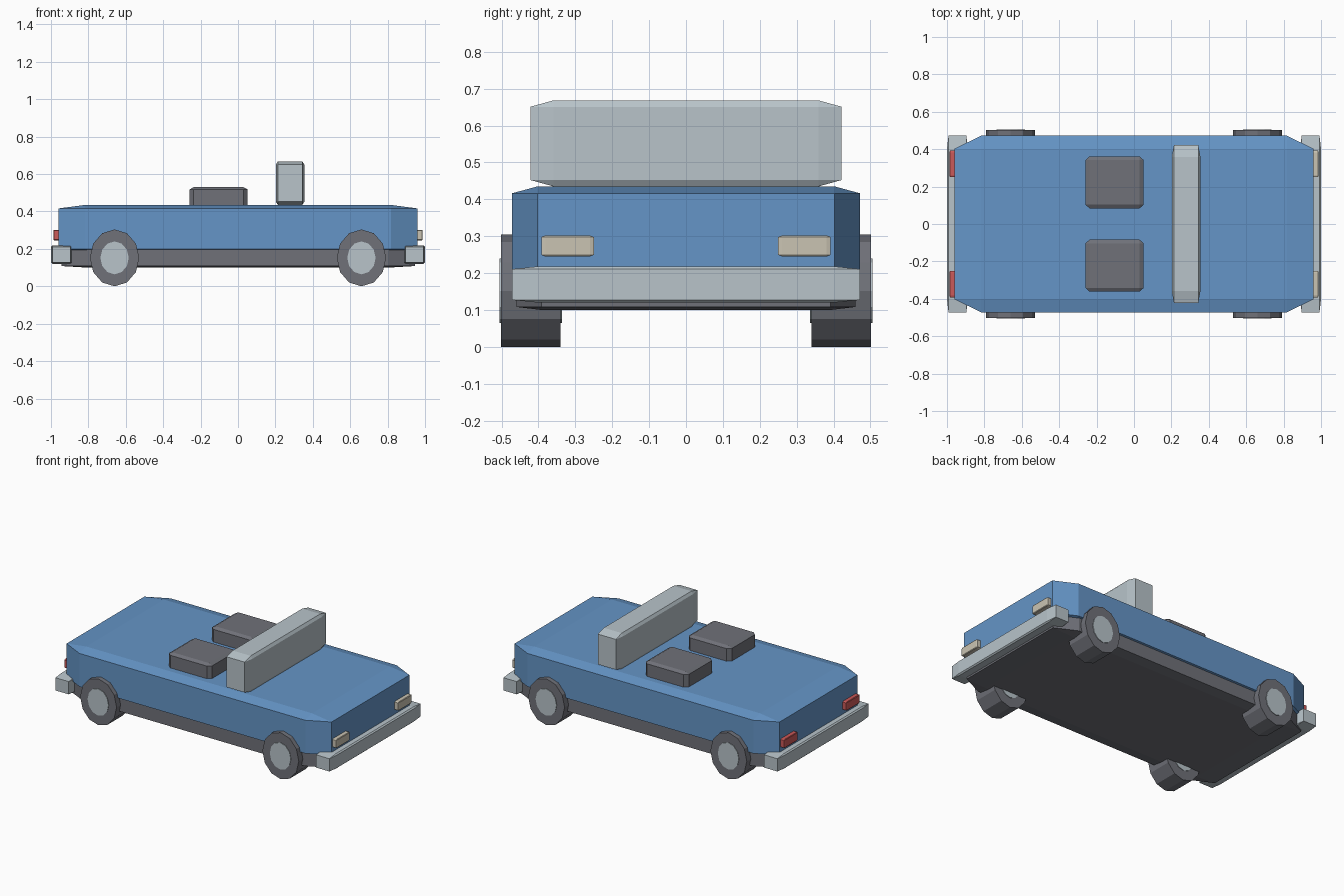
import bpy
import math

cube = bpy.data.objects.get("Cube")
if cube:
    bpy.data.objects.remove(cube, do_unlink=True)


def material(name, color):
    mat = bpy.data.materials.new(name)
    mat.use_nodes = True
    rgba = (*color, 1)
    mat.diffuse_color = rgba
    mat.node_tree.nodes["Principled BSDF"].inputs["Base Color"].default_value = rgba
    return mat


BLUE = material("blue paint", (0.13, 0.30, 0.57))
DARK = material("dark grey", (0.16, 0.165, 0.19))
SILVER = material("pale silver", (0.48, 0.55, 0.59))
CREAM = material("cream lamp", (0.59, 0.55, 0.45))
RED = material("red lamp", (0.60, 0.10, 0.10))


def block(name, x, y, z, mat):
    """Chamfered box between (min, max) pairs; the chamfer stretches with the box."""
    spans = (x, y, z)
    bpy.ops.mesh.primitive_cube_add(size=1, location=[(a + b) / 2 for a, b in spans])
    obj = bpy.context.object
    obj.name = name
    obj.scale = [b - a for a, b in spans]
    bevel = obj.modifiers.new("chamfer", "BEVEL")
    bevel.width = 0.074
    bevel.segments = 1
    obj.data.materials.append(mat)


def disc(name, x, y, z, size, depth, mat):
    """Twelve-sided drum lying along y, slightly taller than wide."""
    bpy.ops.mesh.primitive_cylinder_add(
        vertices=12, radius=1, depth=depth, location=(x, y, z),
        rotation=(math.pi / 2, 0, 0))
    obj = bpy.context.object
    obj.name = name
    obj.scale = (size[0], size[1], 1)
    obj.data.materials.append(mat)


# Body, underframe and windscreen
block("body", (-0.96, 0.96), (-0.472, 0.472), (0.18, 0.435), BLUE)
block("chassis", (-0.945, 0.945), (-0.46, 0.46), (0.10, 0.21), DARK)
block("windscreen", (0.202, 0.355), (-0.422, 0.422), (0.435, 0.668), SILVER)

# Bumpers at both ends
block("left_bumper", (0.888, 1.0), (-0.472, 0.472), (0.12, 0.218), SILVER)
block("right_bumper", (-1.0, -0.888), (-0.472, 0.472), (0.12, 0.218), SILVER)

# Seats, lamps and wheels repeat on both sides
for side, s in (("front", -1), ("back", 1)):
    block(f"{side}_seat", (-0.26, 0.052), sorted((s * 0.083, s * 0.362)), (0.36, 0.53), DARK)
    lamp_y = sorted((s * 0.25, s * 0.392))
    block(f"{side}_headlamp", (0.945, 0.987), lamp_y, (0.245, 0.302), CREAM)
    block(f"{side}_tail_lamp", (-0.987, -0.945), lamp_y, (0.245, 0.302), RED)
    for end, x in (("left", 0.66), ("right", -0.66)):
        disc(f"{side}_{end}_tyre", x, s * 0.421, 0.152, (0.132, 0.152), 0.162, DARK)
        disc(f"{side}_{end}_hub", x, s * 0.421, 0.152, (0.076, 0.088), 0.169, SILVER)
